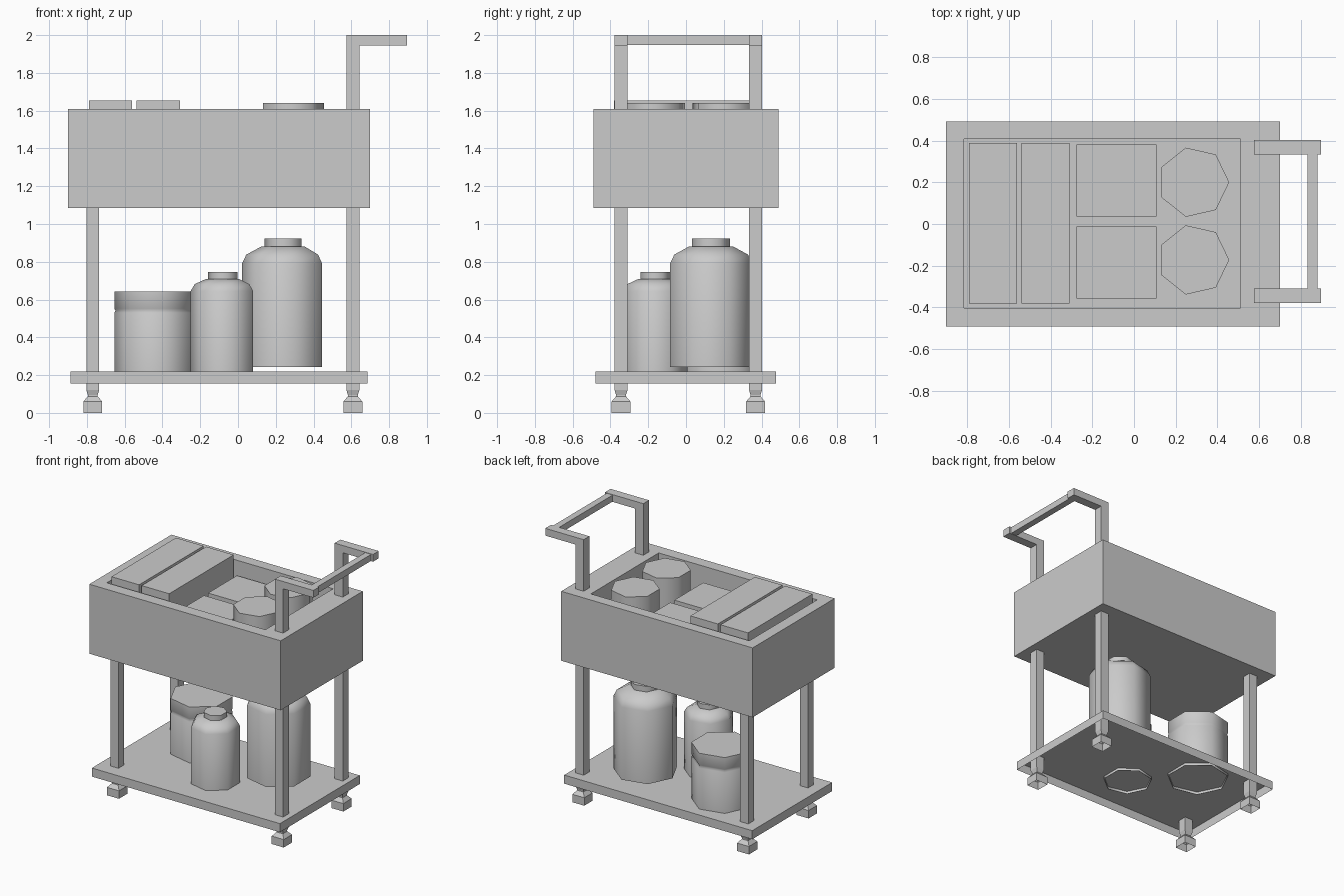
import bpy, bmesh, math

if "Cube" in bpy.data.objects:
    bpy.data.objects.remove(bpy.data.objects["Cube"])


def loft(name, rings, smooth=0, bottom=True):
    """Skin a stack of matching point loops; the underside may stay open."""
    bm = bmesh.new()
    loops = [[bm.verts.new(p) for p in ring] for ring in rings]
    n = len(loops[0])
    for a, b in zip(loops, loops[1:]):
        for i in range(n):
            j = (i + 1) % n
            bm.faces.new((a[i], a[j], b[j], b[i]))
    if bottom:
        bm.faces.new(loops[0][::-1])
    bm.faces.new(loops[-1])
    if bottom:
        bmesh.ops.recalc_face_normals(bm, faces=bm.faces)
    me = bpy.data.meshes.new(name)
    bm.to_mesh(me)
    bm.free()
    ob = bpy.data.objects.new(name, me)
    bpy.context.collection.objects.link(ob)
    if smooth:
        bpy.ops.object.select_all(action='DESELECT')
        ob.select_set(True)
        bpy.context.view_layer.objects.active = ob
        bpy.ops.object.shade_smooth_by_angle(angle=math.radians(smooth))
    return ob


def rect(x0, x1, y0, y1, z):
    return [(x0, y0, z), (x1, y0, z), (x1, y1, z), (x0, y1, z)]


def box(name, x0, x1, y0, y1, z0, z1, bottom=True):
    return loft(name, [rect(x0, x1, y0, y1, z) for z in (z0, z1)], bottom=bottom)


def turned(name, x, y, profile, start=0.0, bottom=True):
    """Profile of (radius, z) turned into a seven-sided solid."""
    ang = [start + i * 2 * math.pi / 7 for i in range(7)]
    return loft(name, [[(x + r * math.cos(a), y + r * math.sin(a), z) for a in ang]
                       for r, z in profile], 60, bottom)


# Open-topped tray
outer, inner = (-0.9, 0.7, -0.49, 0.49), (-0.815, 0.51, -0.402, 0.408)
FLOOR = 1.17
loft("tray", [rect(*outer, 1.085), rect(*outer, 1.61), rect(*inner, 1.61), rect(*inner, FLOOR)])

# Lower shelf, hollow underneath
box("lower_shelf", -0.887, 0.685, -0.478, 0.476, 0.155, 0.22, bottom=False)

# Posts, casters and handle arms
H = 0.034
for side, y in (("front", -0.344), ("back", 0.368)):
    for end, x, top in (("left", -0.769, 1.1), ("right", 0.608, 2.0)):
        box(f"{side}_{end}_post", x - H, x + H, y - H, y + H, 0.12, top)
        # foot block, waist and tapered socket, open underneath
        prof = [(0.05, 0), (0.05, 0.06), (0.026, 0.088), (0.026, 0.095), (H, 0.12)]
        loft(f"{side}_{end}_caster",
             [rect(x - h, x + h, y - h, y + h, z) for h, z in prof], bottom=False)
    box(f"{side}_handle_arm", 0.608 + H, 0.895, y - H, y + H, 1.945, 2.0)
box("handle_bar", 0.83, 0.88, -0.31, 0.335, 1.948, 1.997)

# Boxes and drums in the tray
for i, x in enumerate((-0.79, -0.538)):
    box(f"tall_box_{i + 1}", x, x + 0.23, -0.382, 0.388, FLOOR, 1.655)
for i, y in enumerate((-0.358, 0.035)):
    box(f"low_box_{i + 1}", -0.275, 0.107, y, y + 0.345, FLOOR, 1.51)
for i, y in enumerate((-0.172, 0.2)):
    turned(f"drum_{i + 1}", 0.286, y, [(0.17, FLOOR), (0.17, 1.64)])

# Jars on the shelf, one corner towards -x, open underneath
turned("wide_jar", -0.437, 0.185,
       [(0.218, 0.2), (0.218, 0.53), (0.212, 0.542), (0.218, 0.552), (0.218, 0.642)],
       math.pi, False)
turned("small_bottle", -0.077, -0.162,
       [(0.1735, 0.2), (0.1735, 0.645), (0.152, 0.682), (0.09, 0.71),
        (0.0815, 0.71), (0.0815, 0.747)], math.pi, False)
turned("large_bottle", 0.244, 0.133,
       [(0.2235, 0.242), (0.2235, 0.79), (0.20, 0.838), (0.118, 0.882),
        (0.103, 0.882), (0.103, 0.924)], math.pi, False)
